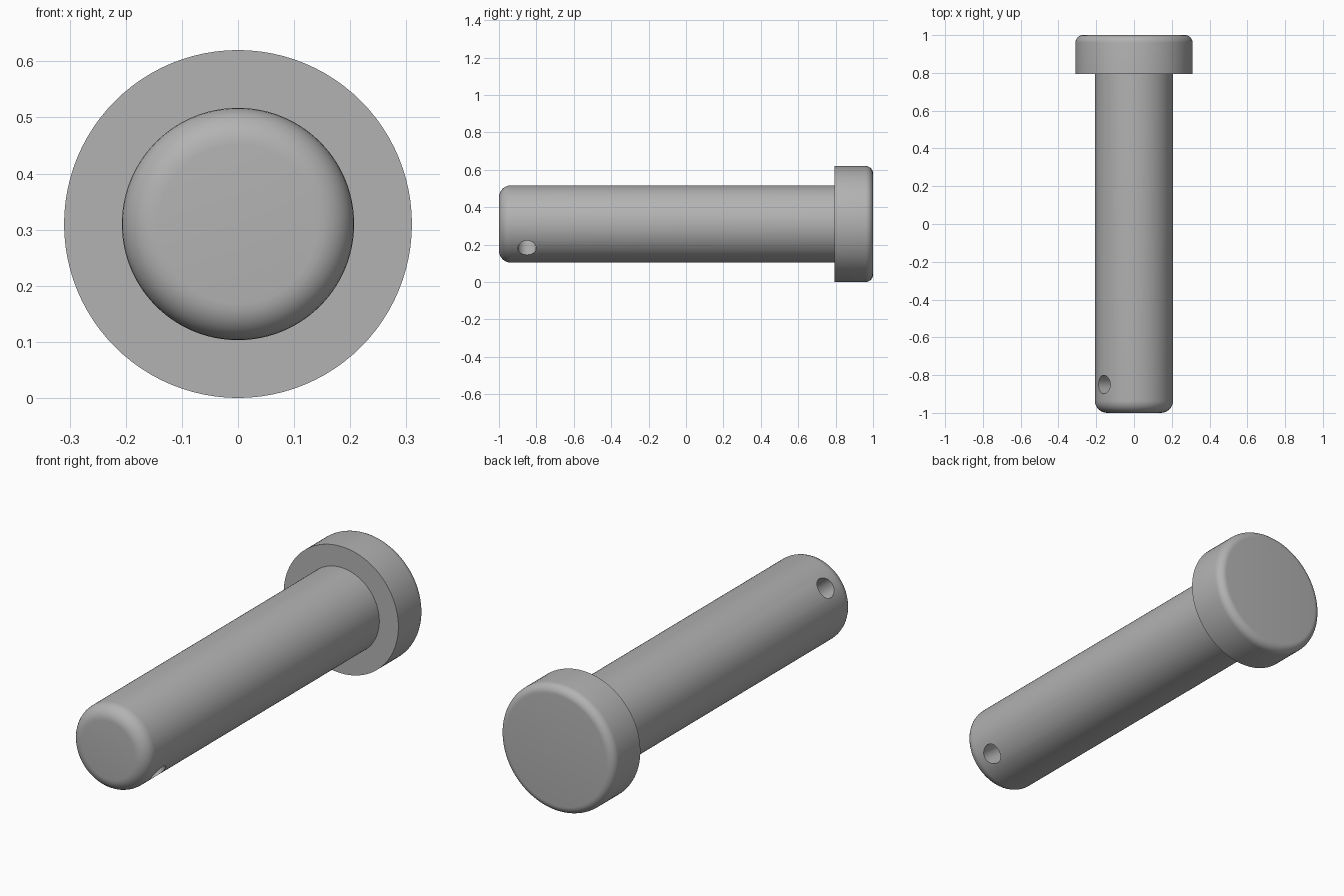
import bpy, bmesh, math
from mathutils import Matrix, Vector

cube = bpy.data.objects.get("Cube")
if cube:
    bpy.data.objects.remove(cube, do_unlink=True)

AXIS_Z = 0.31
SHAFT_R, HEAD_R = 0.207, 0.31
TIP_Y, SHOULDER_Y, BACK_Y = -1.0, 0.795, 1.0

steel = bpy.data.materials.new("plain steel grey")
steel.use_nodes = True
grey = (0.45, 0.45, 0.45, 1)
steel.diffuse_color = grey
steel.node_tree.nodes["Principled BSDF"].inputs["Base Color"].default_value = grey


def fillet(radius, y_end, r, sign, steps=8):
    """Quarter-round from the flat end face out to the side wall."""
    return [(radius - r + r * math.sin(a), y_end + sign * r * (1 - math.cos(a)))
            for a in (math.pi / 2 * i / steps for i in range(steps + 1))]


def lathe(name, profile, segments=96):
    """Spin a (radius, y) profile around the pin's axis."""
    bm = bmesh.new()
    verts = [bm.verts.new((r, y, AXIS_Z)) for r, y in profile]
    edges = [bm.edges.new(pair) for pair in zip(verts, verts[1:])]
    bmesh.ops.spin(bm, geom=verts + edges, cent=(0, 0, AXIS_Z), axis=(0, 1, 0),
                   angle=math.tau, steps=segments)
    bmesh.ops.remove_doubles(bm, verts=bm.verts, dist=1e-5)
    # Close the circular end faces
    bmesh.ops.holes_fill(bm, edges=[e for e in bm.edges if e.is_boundary], sides=0)
    bmesh.ops.recalc_face_normals(bm, faces=bm.faces)
    mesh = bpy.data.meshes.new(name)
    bm.to_mesh(mesh)
    bm.free()
    mesh.materials.append(steel)
    obj = bpy.data.objects.new(name, mesh)
    bpy.context.collection.objects.link(obj)
    return obj


# Shaft with rounded tip, stepping out to a head with a rounded back rim
pin = lathe("headed_pin",
            fillet(SHAFT_R, TIP_Y, 0.065, 1)
            + [(SHAFT_R, SHOULDER_Y), (HEAD_R, SHOULDER_Y)]
            + fillet(HEAD_R, BACK_Y, 0.04, -1)[::-1])

# Slanted cross hole near the tip
slant = math.radians(39)
direction = Vector((math.cos(slant), 0, -math.sin(slant)))
bm = bmesh.new()
bmesh.ops.create_cone(bm, cap_ends=True, segments=48, radius1=0.049, radius2=0.049, depth=0.8,
                      matrix=Matrix.Translation((0, -0.85, AXIS_Z))
                      @ direction.to_track_quat("Z", "Y").to_matrix().to_4x4())
mesh = bpy.data.meshes.new("hole_cutter")
bm.to_mesh(mesh)
bm.free()
mesh.materials.append(steel)
cutter = bpy.data.objects.new("hole_cutter", mesh)
bpy.context.collection.objects.link(cutter)

cut = pin.modifiers.new("cross_hole", "BOOLEAN")
cut.operation = "DIFFERENCE"
cut.solver = "EXACT"
cut.object = cutter
bpy.context.view_layer.objects.active = pin
pin.select_set(True)
bpy.ops.object.modifier_apply(modifier=cut.name)
bpy.data.objects.remove(cutter, do_unlink=True)

# Smooth rounded surfaces, crisp shoulder and hole rims
bpy.ops.object.shade_smooth_by_angle(angle=math.radians(30))
